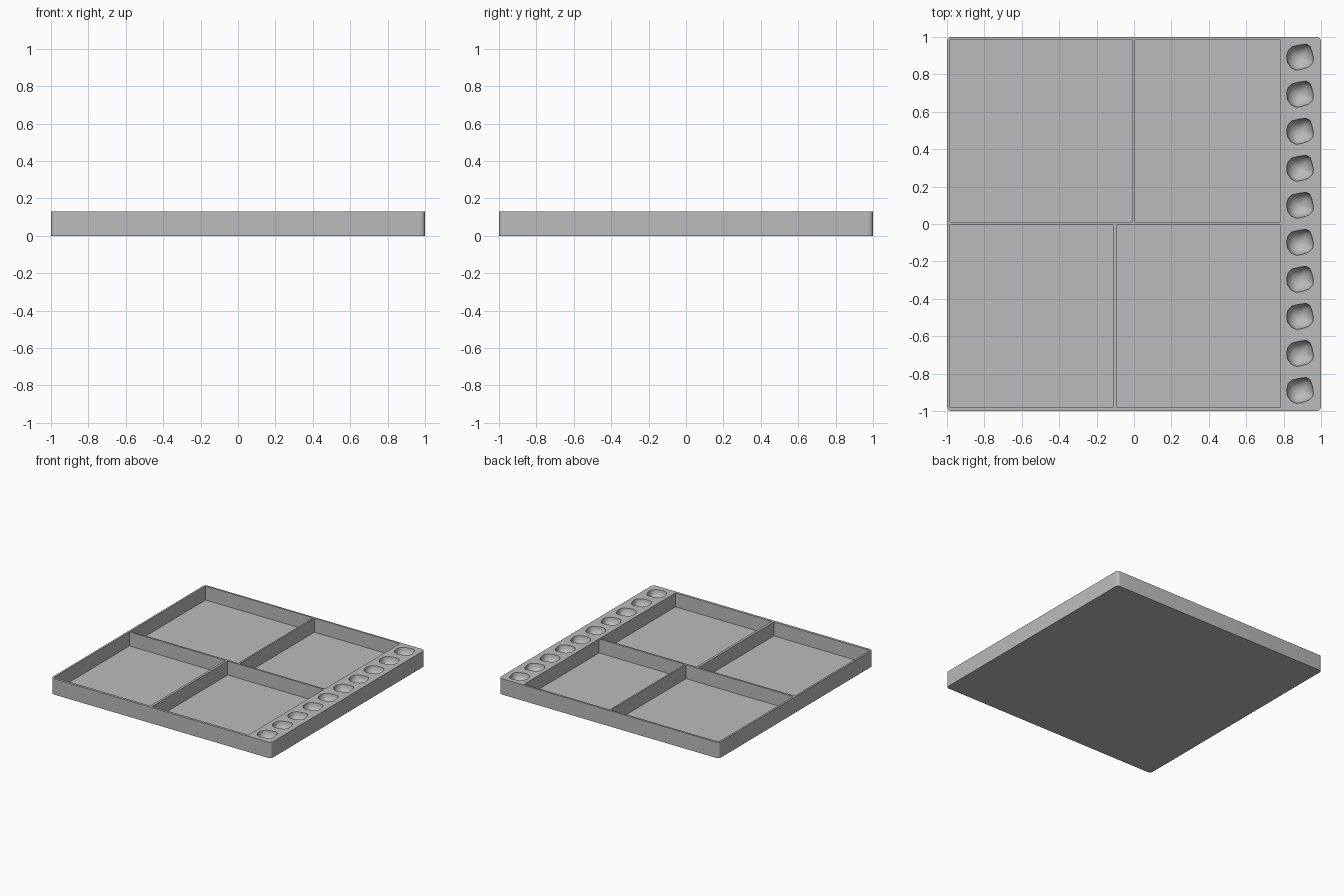
import bpy, bmesh, math

if "Cube" in bpy.data.objects:
    bpy.data.objects.remove(bpy.data.objects["Cube"])

H = 0.13        # tray height
FLOOR = 0.015   # floor thickness

grey = bpy.data.materials.new("plain grey")
grey.diffuse_color = (0.5, 0.5, 0.5, 1)
grey.use_nodes = True
grey.node_tree.nodes["Principled BSDF"].inputs["Base Color"].default_value = grey.diffuse_color


def make_object(name, bm):
    bmesh.ops.recalc_face_normals(bm, faces=bm.faces)
    mesh = bpy.data.meshes.new(name)
    bm.to_mesh(mesh)
    bm.free()
    ob = bpy.data.objects.new(name, mesh)
    bpy.context.collection.objects.link(ob)
    mesh.materials.append(grey)
    return ob


def add_box(bm, x0, x1, y0, y1, z0, z1):
    verts = bmesh.ops.create_cube(bm, size=1)["verts"]
    for v in verts:
        v.co.x = x0 if v.co.x < 0 else x1
        v.co.y = y0 if v.co.y < 0 else y1
        v.co.z = z0 if v.co.z < 0 else z1


def add_bowl(bm, cx, cy, outline, depth):
    """Rounded bowl below the tray top, with a short plug above it."""
    levels = [(1, 0.03), (1, 0)]
    levels += [(math.cos(a), -depth * math.sin(a))
               for a in (math.radians(d) for d in range(15, 90, 15))]
    rings = [[bm.verts.new((cx + x * s, cy + y * s, H + z)) for x, y in outline]
             for s, z in levels]
    n = len(outline)
    for a, b in zip(rings, rings[1:]):
        for i in range(n):
            j = (i + 1) % n
            bm.faces.new((a[i], a[j], b[j], b[i]))
    bm.faces.new(rings[0])
    tip = bm.verts.new((cx, cy, H - depth))
    for i in range(n):
        bm.faces.new((rings[-1][i], rings[-1][(i + 1) % n], tip))


# tray block with rounded upright corners
bm = bmesh.new()
add_box(bm, -1, 1, -1, 1, 0, H)
uprights = [e for e in bm.edges
            if abs(e.verts[0].co.z - e.verts[1].co.z) > 0.1]
bmesh.ops.bevel(bm, geom=uprights, offset=0.025, segments=6,
                profile=0.5, affect='EDGES')
tray = make_object("tray", bm)

# four square compartments
bm = bmesh.new()
for x0, x1, y0, y1 in ((-0.985, -0.008, 0.012, 0.985),
                       (0.005, 0.782, 0.012, 0.985),
                       (-0.985, -0.112, -0.98, -0.003),
                       (-0.092, 0.782, -0.98, -0.003)):
    add_box(bm, x0, x1, y0, y1, FLOOR, H + 0.05)
compartments = make_object("compartment_cutter", bm)

# row of ten slightly uneven round cups
outline = [(0.032, 0.069), (0.052, 0.058), (0.062, 0.035), (0.071, -0.005),
           (0.068, -0.032), (0.045, -0.054), (0.01, -0.066), (-0.02, -0.071),
           (-0.048, -0.058), (-0.068, -0.03), (-0.072, 0.005),
           (-0.064, 0.035), (-0.045, 0.054), (-0.01, 0.063)]
bm = bmesh.new()
for i in range(10):
    add_bowl(bm, 0.888, 0.893 - i * 0.198, outline, 0.07)
cups = make_object("cup_cutter", bm)

# carve the tray, then drop the cutters
for cutter in (compartments, cups):
    mod = tray.modifiers.new(cutter.name, 'BOOLEAN')
    mod.operation = 'DIFFERENCE'
    mod.solver = 'EXACT'
    mod.object = cutter
bpy.context.view_layer.objects.active = tray
tray.select_set(True)
compartments.select_set(False)
cups.select_set(False)
for mod in list(tray.modifiers):
    bpy.ops.object.modifier_apply(modifier=mod.name)
for cutter in (compartments, cups):
    bpy.data.objects.remove(cutter)
bpy.ops.object.shade_smooth_by_angle(angle=math.radians(40))
